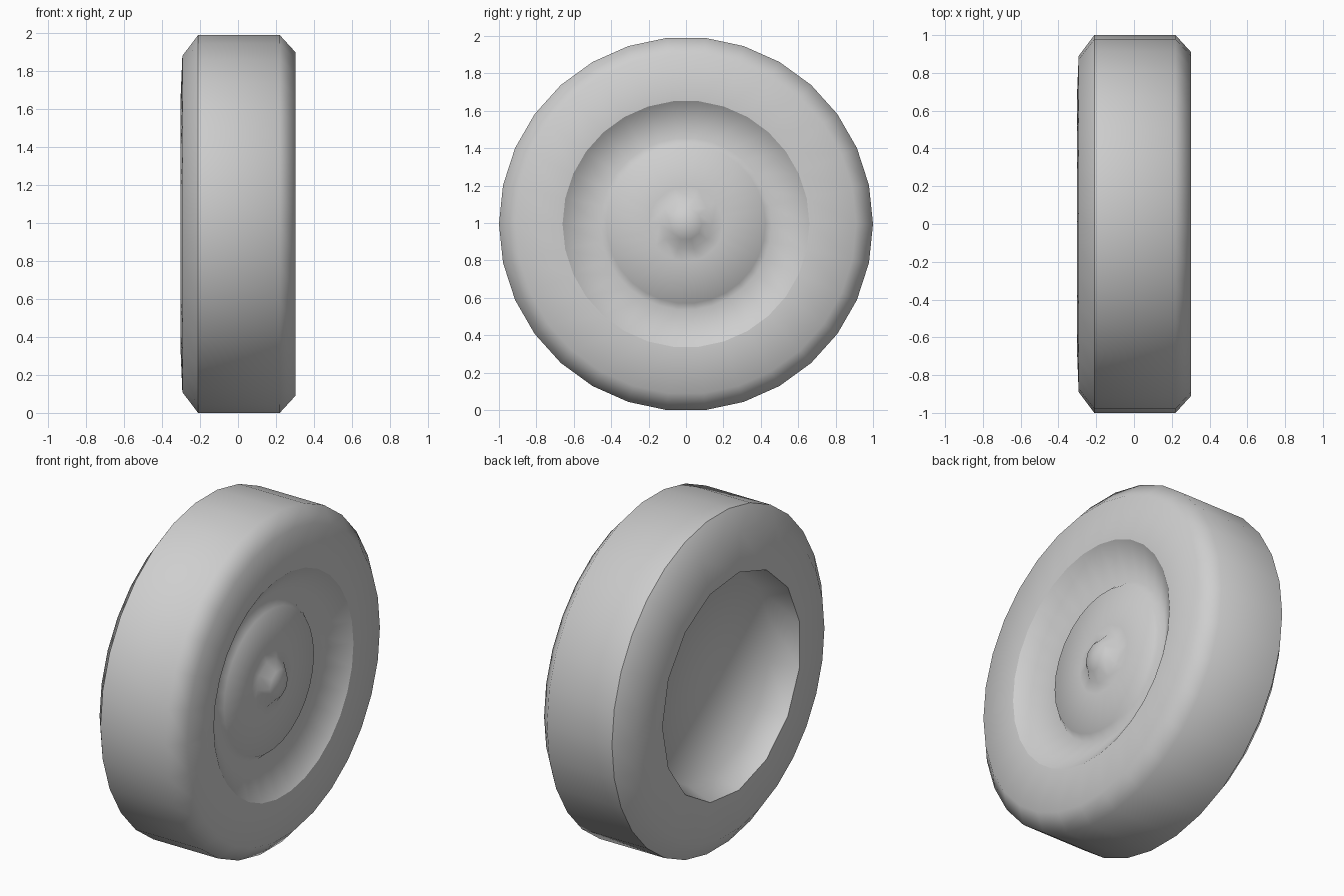
import bpy
import bmesh
from math import cos, sin, pi

old = bpy.data.objects.get("Cube")
if old:
    bpy.data.objects.remove(old, do_unlink=True)

grey = bpy.data.materials.new("light_grey")
grey.use_nodes = True
colour = (0.62, 0.62, 0.62, 1)
grey.diffuse_color = colour
grey.node_tree.nodes["Principled BSDF"].inputs["Base Color"].default_value = colour

SIDES = 30
CENTRE = cos(pi / SIDES)  # the tread rests on a flat facet


def lathe(name, profile, sharp_rings=()):
    """Turn (x, radius, sides) rings around the axle; radius 0 closes the end."""
    bm = bmesh.new()
    rings = []
    for x, r, n in profile:
        n = n if r else 1
        rings.append([bm.verts.new((x, r * cos(2 * pi * i / n), r * sin(2 * pi * i / n)))
                      for i in range(n)])
    for a, b in zip(rings, rings[1:]):
        steps = min(n for n in (len(a), len(b)) if n > 1)
        for k in range(steps):
            def span(ring):
                if len(ring) == 1:
                    return list(ring)
                m = len(ring) // steps
                return [ring[(k * m + j) % len(ring)] for j in range(m + 1)]
            bm.faces.new(span(b) + span(a)[::-1])
    for face in bm.faces:
        face.smooth = True
    # Hard edges around chosen rings
    for index in sharp_rings:
        ring = set(rings[index])
        for edge in bm.edges:
            if set(edge.verts) <= ring:
                edge.smooth = False
    mesh = bpy.data.meshes.new(name)
    bm.to_mesh(mesh)
    bm.free()
    mesh.materials.append(grey)
    obj = bpy.data.objects.new(name, mesh)
    obj.location.z = CENTRE
    bpy.context.collection.objects.link(obj)
    return obj


# Tyre: outer sidewall, rounded shoulder, tread, hard inner shoulder
lathe("tyre", [
    (0.302, 0.66, SIDES), (0.302, 0.91, SIDES), (0.22, 1.0, SIDES),
    (-0.21, 1.0, SIDES), (-0.293, 0.89, SIDES), (-0.303, 0.655, SIDES // 2),
], sharp_rings=[3])

# Dished wheel face with a domed hub and a raised centre disc
lathe("wheel_dish", [
    (0.285, 0, 1), (0.27, 0.085, 10), (0.222, 0.14, 10), (0.215, 0.2, SIDES),
    (0.205, 0.425, SIDES), (0.165, 0.46, SIDES), (0.302, 0.66, SIDES),
])

# Shallow hollow on the inner side
lathe("inner_hollow", [(-0.303, 0.655, SIDES // 2), (-0.14, 0.6, SIDES // 2), (-0.14, 0, 1)])
